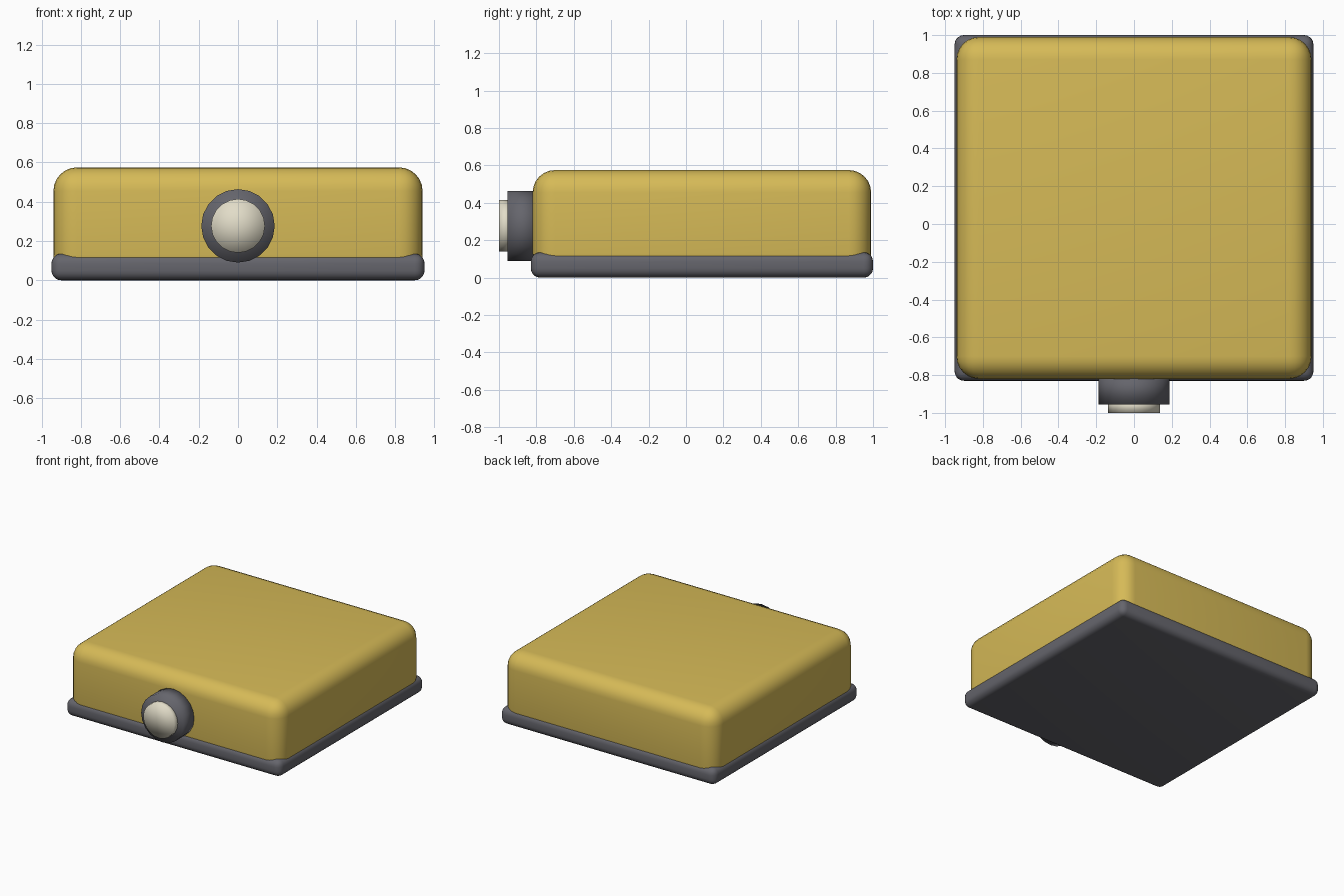
import bpy
import math

default = bpy.data.objects.get("Cube")
if default:
    bpy.data.objects.remove(default, do_unlink=True)


def make_material(name, rgb):
    mat = bpy.data.materials.new(name)
    mat.use_nodes = True
    color = (*rgb, 1.0)
    mat.diffuse_color = color
    mat.node_tree.nodes["Principled BSDF"].inputs["Base Color"].default_value = color
    return mat


yellow = make_material("warm yellow", (0.67, 0.49, 0.095))
grey = make_material("dark grey", (0.13, 0.13, 0.15))
cream = make_material("cream", (0.76, 0.72, 0.58))


def rounded_box(name, low, high, radius, segments, mat):
    """Box between two corners with every edge rounded."""
    center = [(a + b) / 2 for a, b in zip(low, high)]
    bpy.ops.mesh.primitive_cube_add(size=1, location=center)
    obj = bpy.context.object
    obj.name = name
    obj.scale = [b - a for a, b in zip(low, high)]
    bpy.ops.object.transform_apply(location=False, rotation=False, scale=True)
    obj.data.materials.append(mat)
    bevel = obj.modifiers.new("rounding", "BEVEL")
    bevel.width = radius
    bevel.segments = segments
    bpy.ops.object.modifier_apply(modifier=bevel.name)
    bpy.ops.object.shade_smooth()
    return obj


def disc(name, radius, front, back, sides, mat):
    """Short soft-shaded cylinder pointing to the front."""
    bpy.ops.mesh.primitive_cylinder_add(
        vertices=sides, radius=radius, depth=back - front, end_fill_type="TRIFAN",
        location=(0, (front + back) / 2, 0.277), rotation=(math.pi / 2, 0, 0))
    obj = bpy.context.object
    obj.name = name
    obj.data.materials.append(mat)
    bpy.ops.object.shade_smooth()
    return obj


# Base plate and the main housing sunk into it
rounded_box("base_plate", (-0.95, -0.83, 0), (0.95, 1.0, 0.135), 0.05, 5, grey)
rounded_box("housing", (-0.94, -0.82, 0.01), (0.94, 0.99, 0.575), 0.12, 6, yellow)

# Round knob on the front with a pale button
disc("knob_collar", 0.187, -0.955, -0.79, 20, grey)
disc("knob_button", 0.137, -1.0, -0.93, 20, cream)
